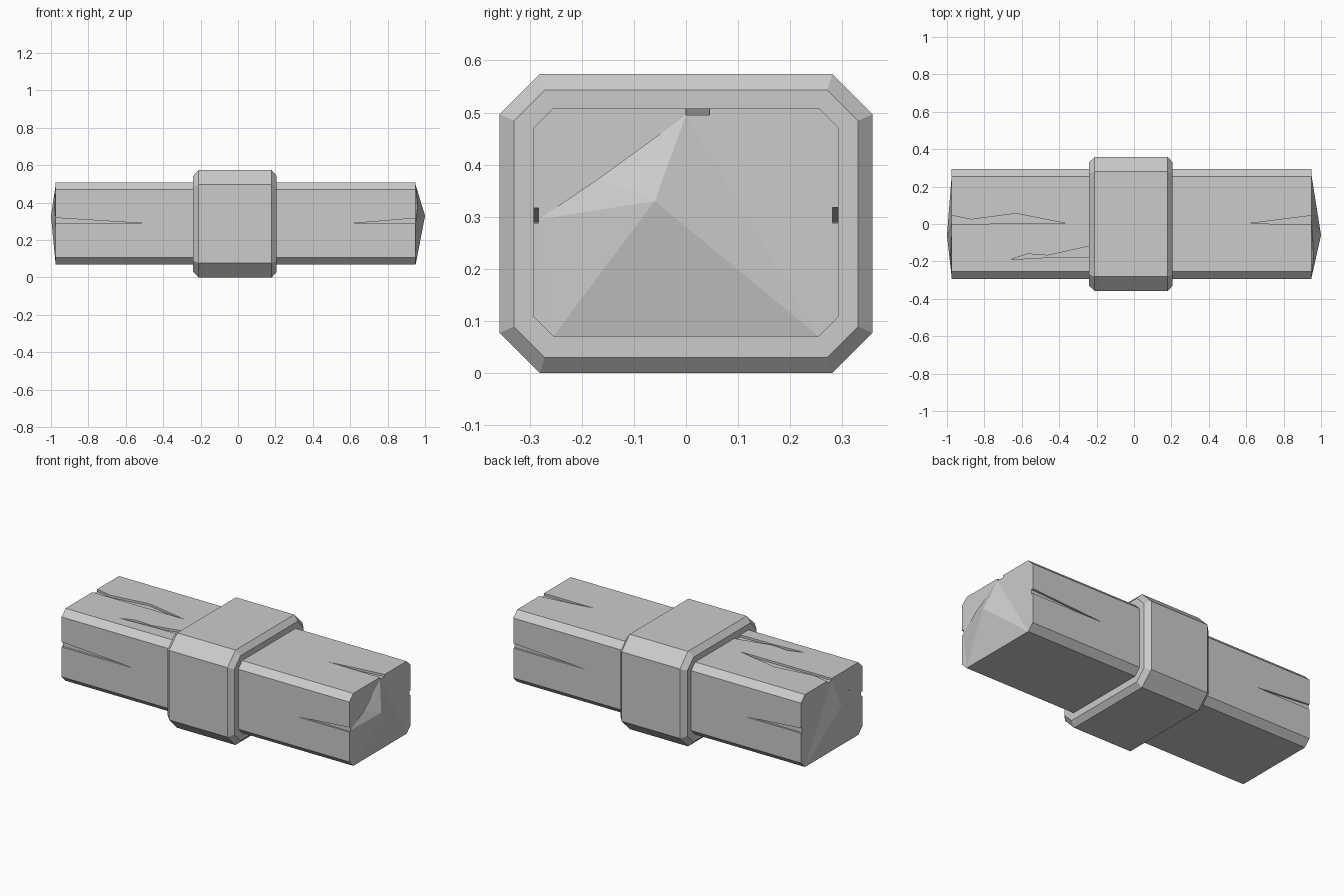
import bpy
import bmesh

cube = bpy.data.objects.get("Cube")
if cube:
    bpy.data.objects.remove(cube, do_unlink=True)

# Single plain colour
grey = bpy.data.materials.new("plain_grey")
grey.use_nodes = True
colour = (0.6, 0.6, 0.6, 1)
grey.diffuse_color = colour
grey.node_tree.nodes["Principled BSDF"].inputs["Base Color"].default_value = colour


def finish(name, bm):
    bmesh.ops.recalc_face_normals(bm, faces=bm.faces)
    mesh = bpy.data.meshes.new(name)
    bm.to_mesh(mesh)
    bm.free()
    mesh.materials.append(grey)
    obj = bpy.data.objects.new(name, mesh)
    bpy.context.scene.collection.objects.link(obj)
    return obj


def octagon(half, low, high, cut):
    """Chamfered rectangle in the y-z plane."""
    inner = half - cut
    return [(-inner, low), (inner, low), (half, low + cut), (half, high - cut),
            (inner, high), (-inner, high), (-half, high - cut), (-half, low + cut)]


def add_loft(bm, rings):
    """Bridge rings of equal length and cap both ends."""
    loops = [[bm.verts.new(p) for p in ring] for ring in rings]
    count = len(loops[0])
    for a, b in zip(loops, loops[1:]):
        for i in range(count):
            j = (i + 1) % count
            bm.faces.new((a[i], a[j], b[j], b[i]))
    bm.faces.new(loops[0])
    bm.faces.new(loops[-1])


def along_x(name, stations):
    bm = bmesh.new()
    add_loft(bm, [[(x, y, z) for y, z in section] for x, section in stations])
    return finish(name, bm)


# Chamfered beam
beam_section = octagon(0.293, 0.07, 0.508, 0.038)
beam = along_x("beam", [(-0.975, beam_section), (0.95, beam_section)])

# Collar with bevelled rims
rim = octagon(0.33, 0.03, 0.543, 0.059)
outer = octagon(0.358, 0.0, 0.574, 0.077)
along_x("collar", [(-0.24, rim), (-0.21, outer), (0.18, outer), (0.207, rim)])

# Shallow cracks cut into the beam: outlines on each face
cutters = bmesh.new()


def side_crack(side, end, tip):
    outline = [(tip, 0.289), (end * 0.96, 0.288), (end * 1.1, 0.288),
               (end * 1.1, 0.32), (end * 0.96, 0.318)]
    depth = 0.281 if side * end > 0 else 0.283
    add_loft(cutters, [[(x, side * y, z) for x, z in outline] for y in (depth, 0.35)])


def top_crack(outline):
    add_loft(cutters, [[(x, y, z) for x, y in outline] for z in (0.495, 0.55)])


side_crack(-1, -1, -0.5)
side_crack(-1, 1, 0.61)
side_crack(1, 1, 0.47)
side_crack(1, -1, -0.61)
top_crack([(0.61, 0.002), (0.95, 0), (1.1, 0), (1.1, 0.046), (0.95, 0.045)])
top_crack([(-0.365, 0.003), (-0.63, 0.056), (-0.87, 0.024), (-0.975, 0.046),
           (-1.1, 0.07), (-1.1, 0)])
top_crack([(-0.66, -0.19), (-0.57, -0.16), (-0.46, -0.168), (-0.2, -0.11),
           (-0.2, -0.175), (-0.45, -0.178)])
cutter = finish("crack_cutter", cutters)
cutter.hide_render = True

# Bake the cut, then drop the helper
cut = beam.modifiers.new("cracks", "BOOLEAN")
cut.operation = "DIFFERENCE"
cut.solver = "EXACT"
cut.object = cutter
bpy.context.view_layer.update()
graph = bpy.context.evaluated_depsgraph_get()
cut_mesh = bpy.data.meshes.new_from_object(beam.evaluated_get(graph))
beam.modifiers.clear()
beam.data = cut_mesh
bpy.data.objects.remove(cutter, do_unlink=True)


def end_tip(name, base, peak):
    """Low faceted point on one end of the beam."""
    bm = bmesh.new()
    ring = [(-0.255, 0.07), (0.255, 0.07), (0, 0.495), (-0.165, 0.375), (-0.283, 0.295)]
    verts = [bm.verts.new((base, y, z)) for y, z in ring]
    verts[3].co.x += (peak - base) * 0.2
    apex = bm.verts.new((peak, -0.06, 0.33))
    back = bm.verts.new((base * 0.98, -0.06, 0.3))
    for a, b in zip(verts, verts[1:] + verts[:1]):
        bm.faces.new((a, b, apex))
        bm.faces.new((b, a, back))
    return finish(name, bm)


end_tip("left_tip", 0.95, 1.0)
end_tip("right_tip", -0.975, -1.0)
